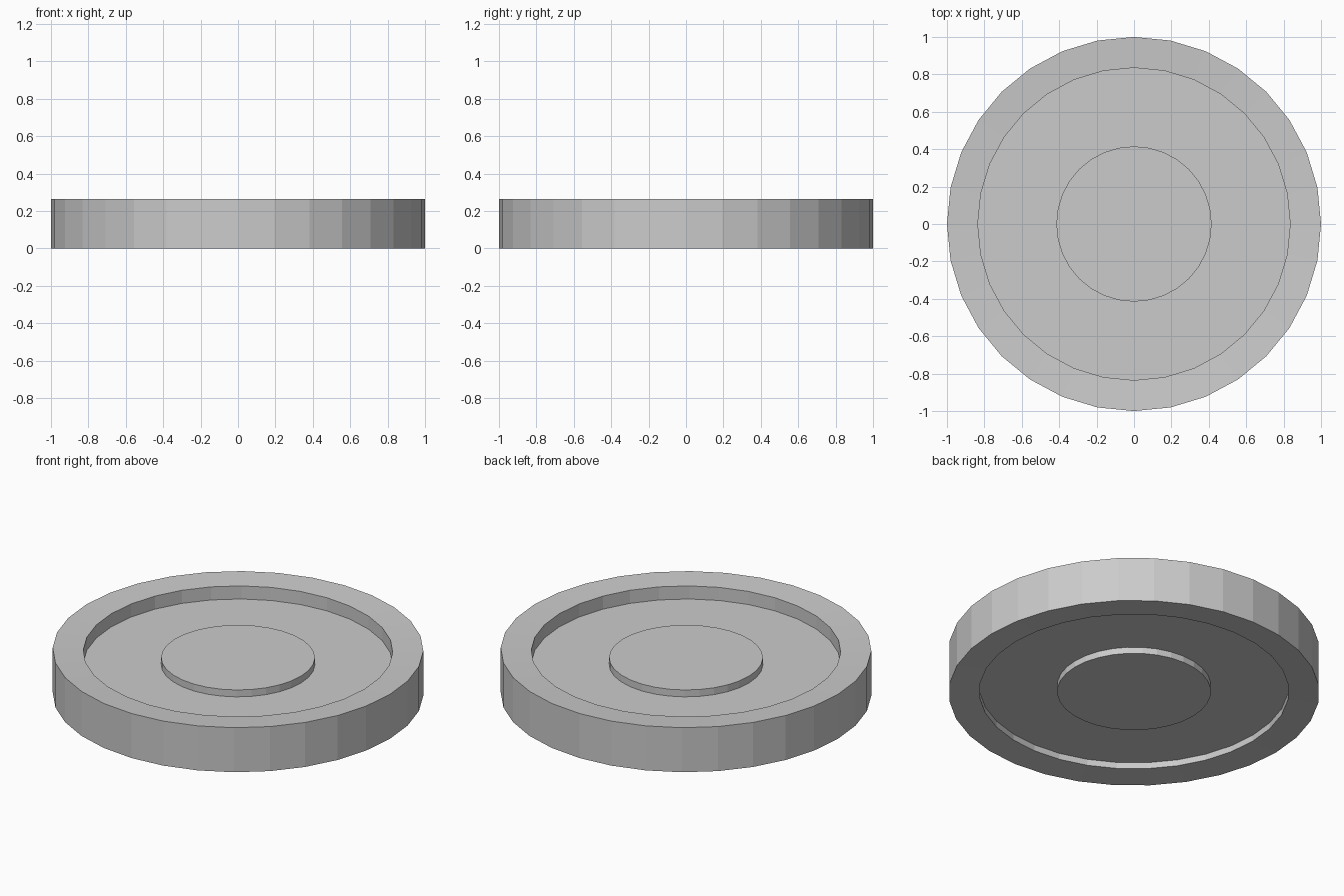
import bpy
import bmesh
from math import cos, sin, tau

if "Cube" in bpy.data.objects:
    bpy.data.objects.remove(bpy.data.objects["Cube"])

SIDES = 32

# Half cross-section (radius, height) from top centre boss round to bottom boss
PROFILE = [
    (0.415, 0.217),  # top boss
    (0.415, 0.176),
    (0.835, 0.176),  # top recess floor
    (0.835, 0.254),
    (1.0, 0.265),    # outer rim, dished slightly inward
    (1.0, 0.0),
    (0.835, 0.009),  # underside rim
    (0.835, 0.046),
    (0.415, 0.046),  # underside recess floor
    (0.415, 0.008),  # bottom boss
]


def lathe(name, profile, sides):
    bm = bmesh.new()
    rings = [[bm.verts.new((r * cos(tau * i / sides), r * sin(tau * i / sides), z))
              for i in range(sides)] for r, z in profile]
    # Walls between neighbouring rings
    for a, b in zip(rings, rings[1:]):
        for i in range(sides):
            j = (i + 1) % sides
            bm.faces.new((a[i], b[i], b[j], a[j]))
    # End caps
    bm.faces.new(rings[0])
    bm.faces.new(rings[-1][::-1])
    bmesh.ops.recalc_face_normals(bm, faces=bm.faces)
    mesh = bpy.data.meshes.new(name)
    bm.to_mesh(mesh)
    bm.free()
    obj = bpy.data.objects.new(name, mesh)
    bpy.context.collection.objects.link(obj)
    return obj


# Round disc with raised rim and centre boss on both faces
lathe("rimmed_disc", PROFILE, SIDES)
